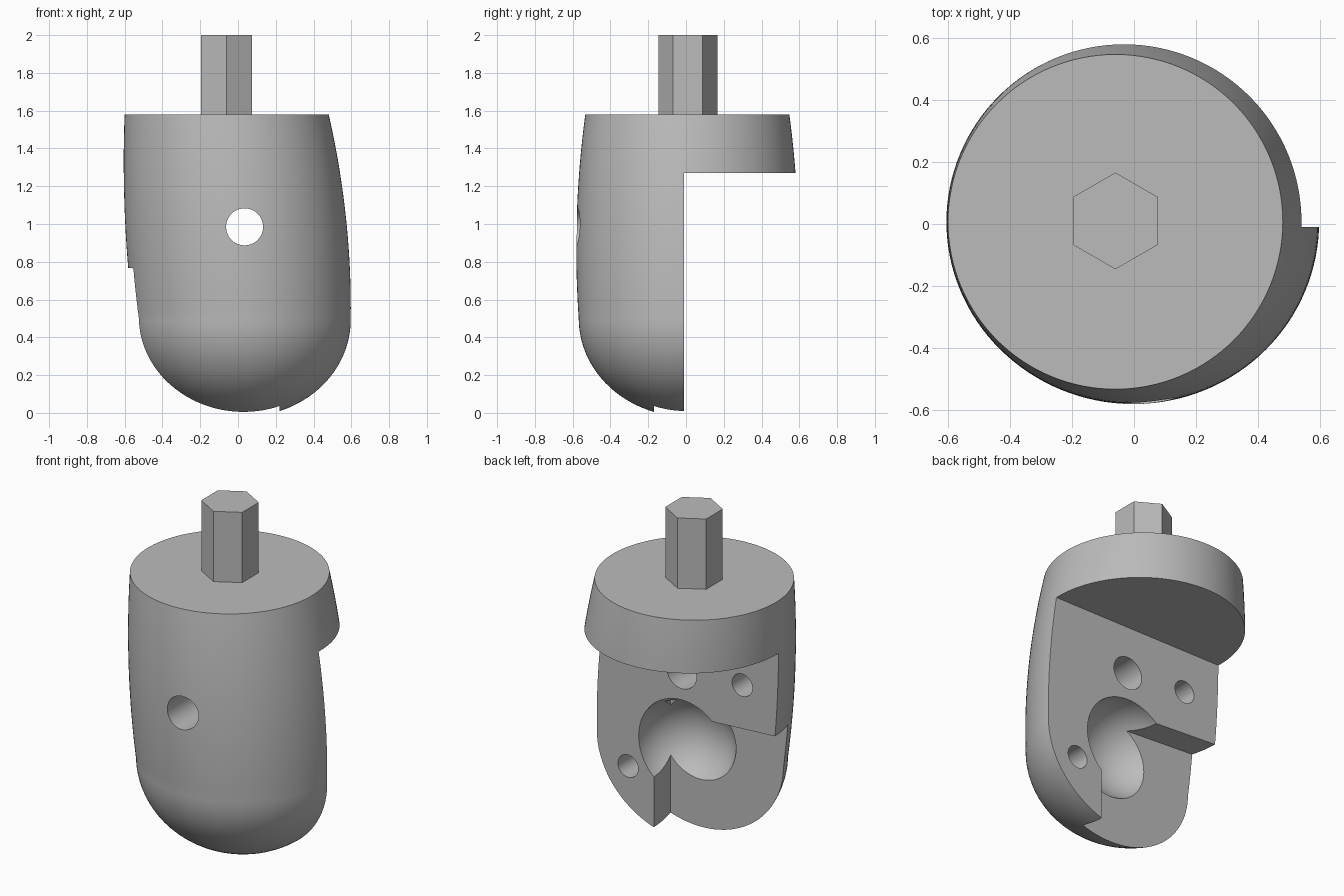
import bpy, bmesh, math

if "Cube" in bpy.data.objects:
    bpy.data.objects.remove(bpy.data.objects["Cube"], do_unlink=True)

steel = bpy.data.materials.new("plain grey")
steel.use_nodes = True
GREY = (0.5, 0.5, 0.5, 1)
steel.diffuse_color = GREY
steel.node_tree.nodes["Principled BSDF"].inputs["Base Color"].default_value = GREY

AXIS_Y = 0.007
TOP, SHOULDER = 1.58, 0.5
FACE, DEEP = -0.01, -0.17      # the two levels of the split face


def add_object(name, bm):
    bmesh.ops.recalc_face_normals(bm, faces=bm.faces)
    mesh = bpy.data.meshes.new(name)
    bm.to_mesh(mesh)
    bm.free()
    mesh.materials.append(steel)
    obj = bpy.data.objects.new(name, mesh)
    bpy.context.collection.objects.link(obj)
    return obj


def ring(cx, cy, radius, count, turn=0.0):
    return [(cx + radius * math.cos(turn + math.tau * i / count),
             cy + radius * math.sin(turn + math.tau * i / count)) for i in range(count)]


def loft(name, loops):
    """Skin a stack of equal loops and cap both ends."""
    bm = bmesh.new()
    rows = [[bm.verts.new(p) for p in loop] for loop in loops]
    n = len(rows[0])
    for a, b in zip(rows, rows[1:]):
        for i in range(n):
            bm.faces.new((a[i], a[(i + 1) % n], b[(i + 1) % n], b[i]))
    bm.faces.new(rows[0])
    bm.faces.new(rows[-1])
    return add_object(name, bm)


def prism_y(name, outline, y0, y1):
    """Extrude an x-z outline along y."""
    return loft(name, [[(x, y, z) for x, z in outline] for y in (y0, y1)])


def section(z):
    """Centre x and radius of the leaning body at a height."""
    if z >= SHOULDER:
        t = (z - SHOULDER) / (TOP - SHOULDER)
        return 0.022 - 0.082 * t + 0.02 * t * (1 - t), 0.588 - 0.095 * (z - 0.87) ** 2
    drop = (SHOULDER - z) / 0.52
    return 0.022 + 0.008 * drop, 0.575 * math.sqrt(max(0.0, 1 - drop * drop))


# Body: domed below, leaning barrel above
heights = [SHOULDER - 0.52 * math.cos(math.radians(a)) for a in range(1, 90, 4)]
heights += [SHOULDER + (TOP - SHOULDER) * i / 20 for i in range(21)]
loops = []
for z in heights:
    cx, r = section(z)
    loops.append([(x, y, z) for x, y in ring(cx, AXIS_Y, r, 128)])
body = loft("cutter_body", loops)

# Cutters: open back, deeper corner, ball socket, bolt hole and pin holes
cutters = [
    prism_y("back_cutter", [(-1, -1), (1, -1), (1, 1.27), (-1, 1.27)], FACE, 1),
    prism_y("corner_cutter", [(-1, -1), (0.22, -1), (0.22, 0.723), (-1, 0.79)], DEEP, 0.5),
    prism_y("bolt_hole_cutter", ring(0.035, 0.985, 0.098, 48), -1, 0.3),
    prism_y("upper_pin_cutter", ring(-0.365, 1.015, 0.067, 40), -0.25, 0.2),
    prism_y("lower_pin_cutter", ring(0.39, 0.33, 0.067, 40), -0.25, 0.2),
]
ball = bmesh.new()
bmesh.ops.create_uvsphere(ball, u_segments=64, v_segments=32, radius=0.29)
bmesh.ops.translate(ball, verts=ball.verts, vec=(0.03, FACE, 0.53))
cutters.append(add_object("socket_cutter", ball))

bpy.ops.object.select_all(action="DESELECT")
bpy.context.view_layer.objects.active = body
body.select_set(True)
for cutter in cutters:
    mod = body.modifiers.new(cutter.name, "BOOLEAN")
    mod.operation = "DIFFERENCE"
    mod.solver = "EXACT"
    mod.object = cutter
    bpy.ops.object.modifier_apply(modifier=mod.name)
    bpy.data.objects.remove(cutter, do_unlink=True)
bpy.ops.object.shade_smooth_by_angle(angle=math.radians(30))

# Hexagonal drive shank
hexagon = ring(-0.06, 0.01, 0.156, 6, math.pi / 2)
loft("hex_shank", [[(x, y, z) for x, y in hexagon] for z in (TOP - 0.02, 2.0)])
